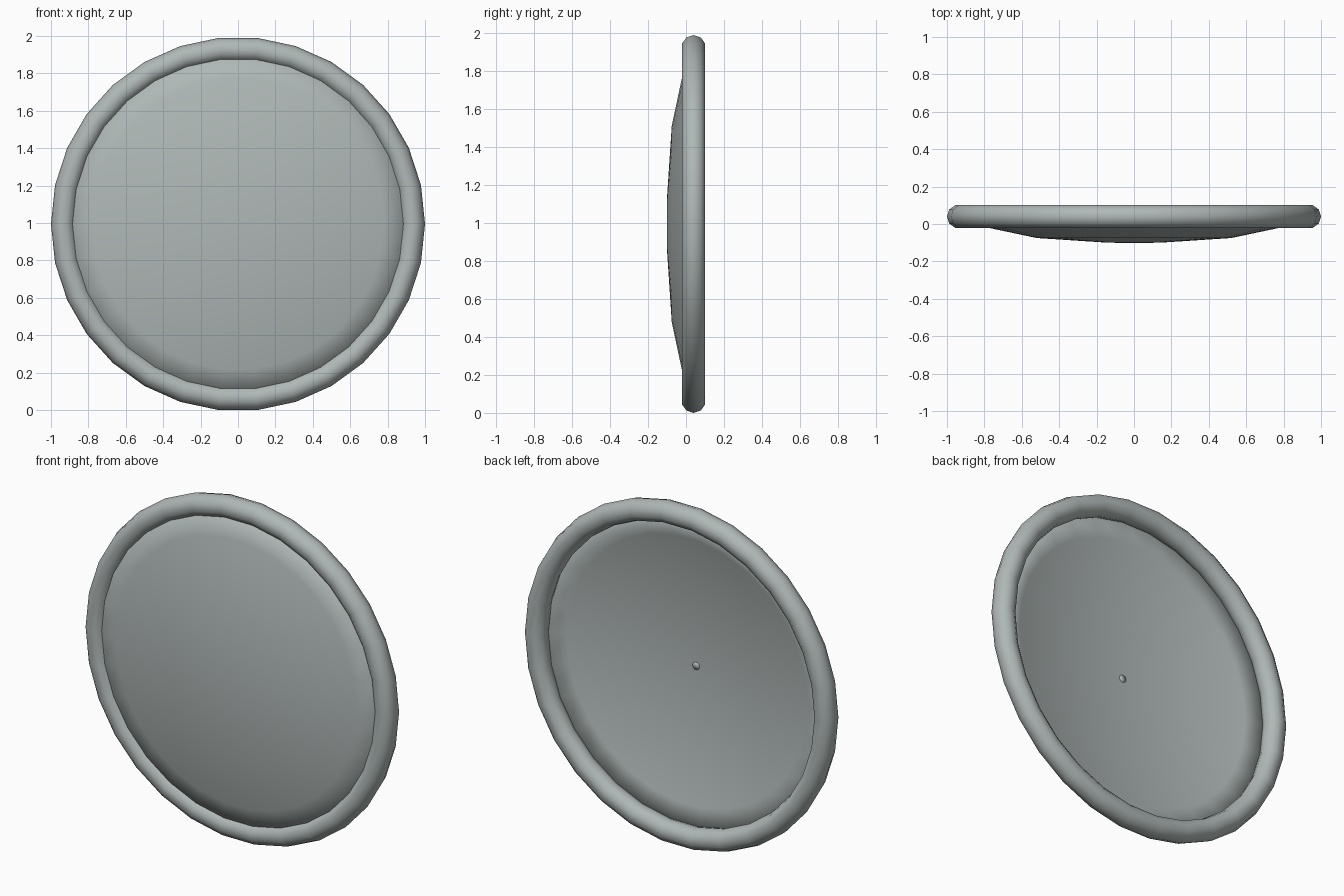
import bpy, bmesh, math

if "Cube" in bpy.data.objects:
    bpy.data.objects.remove(bpy.data.objects["Cube"])

SIDES = 30
CENTRE_Z = math.cos(math.radians(6))   # the ring rests on a flat facet

grey = bpy.data.materials.new("pale_grey")
grey.diffuse_color = (0.43, 0.48, 0.47, 1)
grey.use_nodes = True
grey.node_tree.nodes["Principled BSDF"].inputs["Base Color"].default_value = grey.diffuse_color


def lathe(name, profile, closed=False, sides=SIDES):
    """Revolve (radius, y) points around the y axis; radius 0 makes a pole."""
    bm = bmesh.new()
    rings = []
    for r, y in profile:
        n = sides if r > 0 else 1
        rings.append([bm.verts.new((r * math.cos(2 * math.pi * i / sides), y,
                                    CENTRE_Z + r * math.sin(2 * math.pi * i / sides)))
                      for i in range(n)])
    pairs = list(zip(rings, rings[1:]))
    if closed:
        pairs.append((rings[-1], rings[0]))
    for a, b in pairs:
        for i in range(sides):
            j = (i + 1) % sides
            quad = [a[i % len(a)], a[j % len(a)], b[j % len(b)], b[i % len(b)]]
            bm.faces.new(list(dict.fromkeys(quad)))
    bmesh.ops.recalc_face_normals(bm, faces=bm.faces)
    for f in bm.faces:
        f.smooth = True
    mesh = bpy.data.meshes.new(name)
    bm.to_mesh(mesh)
    bm.free()
    mesh.materials.append(grey)
    obj = bpy.data.objects.new(name, mesh)
    bpy.context.collection.objects.link(obj)
    return obj


# Rounded rim with a ten-sided section
R, r = 0.9365, 0.0635
lathe("rim", [(R + r * math.cos(math.tau * k / 10), 0.040 + r * math.sin(math.tau * k / 10))
              for k in range(10)], closed=True)

# Shallow dish bulging to the front, a thin shell with a hollow back
front = [(0, -0.101), (0.14, -0.100), (0.52, -0.075), (0.78, -0.020), (0.92, 0.012)]
back = [(rad, y + 0.006) for rad, y in reversed(front)]
lathe("dish", front + back)

# Tiny stud in the middle of the hollow back
lathe("centre_stud", [(0, -0.098), (0.022, -0.098), (0.022, -0.091), (0, -0.089)], sides=10)
